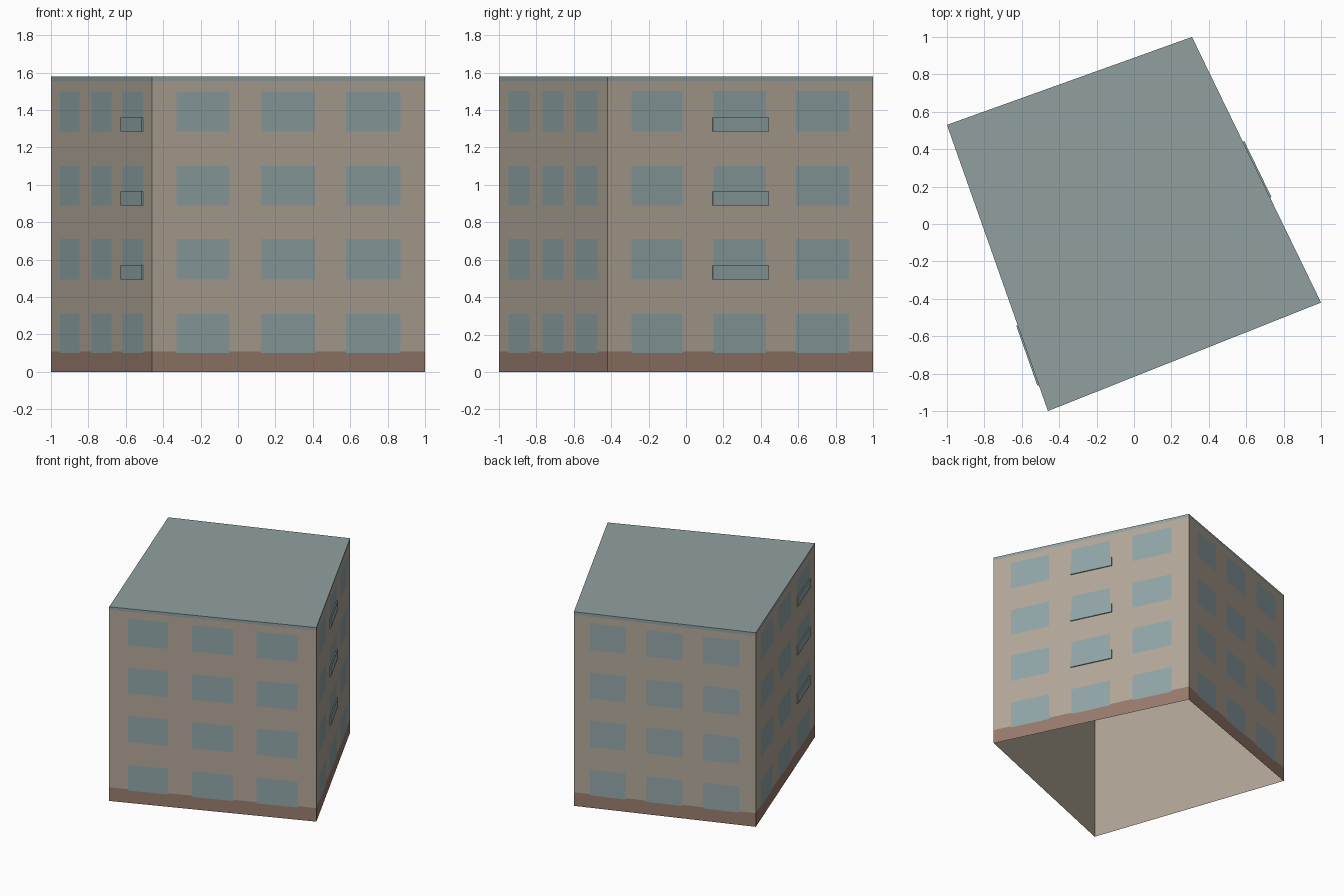
import bpy, bmesh
from mathutils import Vector

cube = bpy.data.objects.get("Cube")
if cube:
    bpy.data.objects.remove(cube, do_unlink=True)


def material(name, rgb):
    m = bpy.data.materials.new(name)
    m.use_nodes = True
    m.diffuse_color = (*rgb, 1)
    m.node_tree.nodes["Principled BSDF"].inputs["Base Color"].default_value = (*rgb, 1)
    return m


BEIGE = material("beige_render", (0.445, 0.386, 0.314))
BROWN = material("brown_plinth", (0.314, 0.198, 0.153))
GLASS = material("window_glass", (0.285, 0.375, 0.390))
ROOF = material("grey_green_roof", (0.283, 0.352, 0.352))

# Footprint corners, left to right as seen from outside each wall
CORNERS = [Vector(c) for c in [(-1, 0.53, 0), (-0.46, -1, 0), (1, -0.42, 0), (0.31, 1, 0)]]
HEIGHT, PLINTH, TRIM = 1.58, 0.11, 1.555
COLUMNS = [(0.09, 0.283), (0.40, 0.597), (0.71, 0.91)]
FLOORS = [(0.10, 0.31), (0.495, 0.71), (0.89, 1.10), (1.285, 1.50)]


def make(name, bm, mats):
    mesh = bpy.data.meshes.new(name)
    bm.to_mesh(mesh)
    bm.free()
    for m in mats:
        mesh.materials.append(m)
    obj = bpy.data.objects.new(name, mesh)
    bpy.context.collection.objects.link(obj)
    return obj


def inside(value, spans):
    return any(a < value < b for a, b in spans)


# A wall is a grid cut along the window edges, coloured by cell
def wall(name, a, b):
    us = sorted({0, 1, *(u for span in COLUMNS for u in span)})
    zs = sorted({0, PLINTH, TRIM, HEIGHT, *(z for span in FLOORS for z in span)})
    bm = bmesh.new()
    grid = [[bm.verts.new(a.lerp(b, u) + Vector((0, 0, z))) for u in us] for z in zs]
    for j in range(len(zs) - 1):
        for i in range(len(us) - 1):
            f = bm.faces.new((grid[j][i], grid[j][i + 1], grid[j + 1][i + 1], grid[j + 1][i]))
            u, z = (us[i] + us[i + 1]) / 2, (zs[j] + zs[j + 1]) / 2
            if inside(u, COLUMNS) and inside(z, FLOORS):
                f.material_index = 2
            elif z < PLINTH:
                f.material_index = 1
            elif z > TRIM:
                f.material_index = 3
    make(name, bm, [BEIGE, BROWN, GLASS, ROOF])


# Thin glass guard panels across the lower part of upper windows
def guards(name, a, b, u0, u1):
    along = (b - a).normalized()
    out = along.cross(Vector((0, 0, 1))) * 0.008
    bm = bmesh.new()
    for z0, _ in FLOORS[1:]:
        base = [a.lerp(b, u0), a.lerp(b, u1), a.lerp(b, u1) + out, a.lerp(b, u0) + out]
        f = bm.faces.new([bm.verts.new(p + Vector((0, 0, z0))) for p in base])
        ext = bmesh.ops.extrude_face_region(bm, geom=[f], use_keep_orig=True)
        top = [v for v in ext["geom"] if isinstance(v, bmesh.types.BMVert)]
        bmesh.ops.translate(bm, verts=top, vec=(0, 0, 0.075))
    bmesh.ops.recalc_face_normals(bm, faces=bm.faces)
    make(name, bm, [GLASS])


A, D, C, B = CORNERS
wall("left_end_wall", A, D)
wall("front_wall", D, C)
wall("right_end_wall", C, B)
wall("back_wall", B, A)
guards("left_end_guards", A, D, 0.70, 0.91)
guards("right_end_guards", C, B, 0.395, 0.605)

# Flat roof
bm = bmesh.new()
bm.faces.new([bm.verts.new(c + Vector((0, 0, HEIGHT))) for c in CORNERS])
make("roof", bm, [ROOF])

# Plain inner lining, open at the bottom and facing inwards
bm = bmesh.new()
low = [bm.verts.new(c * 0.996) for c in CORNERS]
high = [bm.verts.new(c * 0.996 + Vector((0, 0, HEIGHT - 0.005))) for c in CORNERS]
for i in range(4):
    k = (i + 1) % 4
    bm.faces.new((low[k], low[i], high[i], high[k]))
bm.faces.new(high[::-1])
make("inner_lining", bm, [BEIGE])
